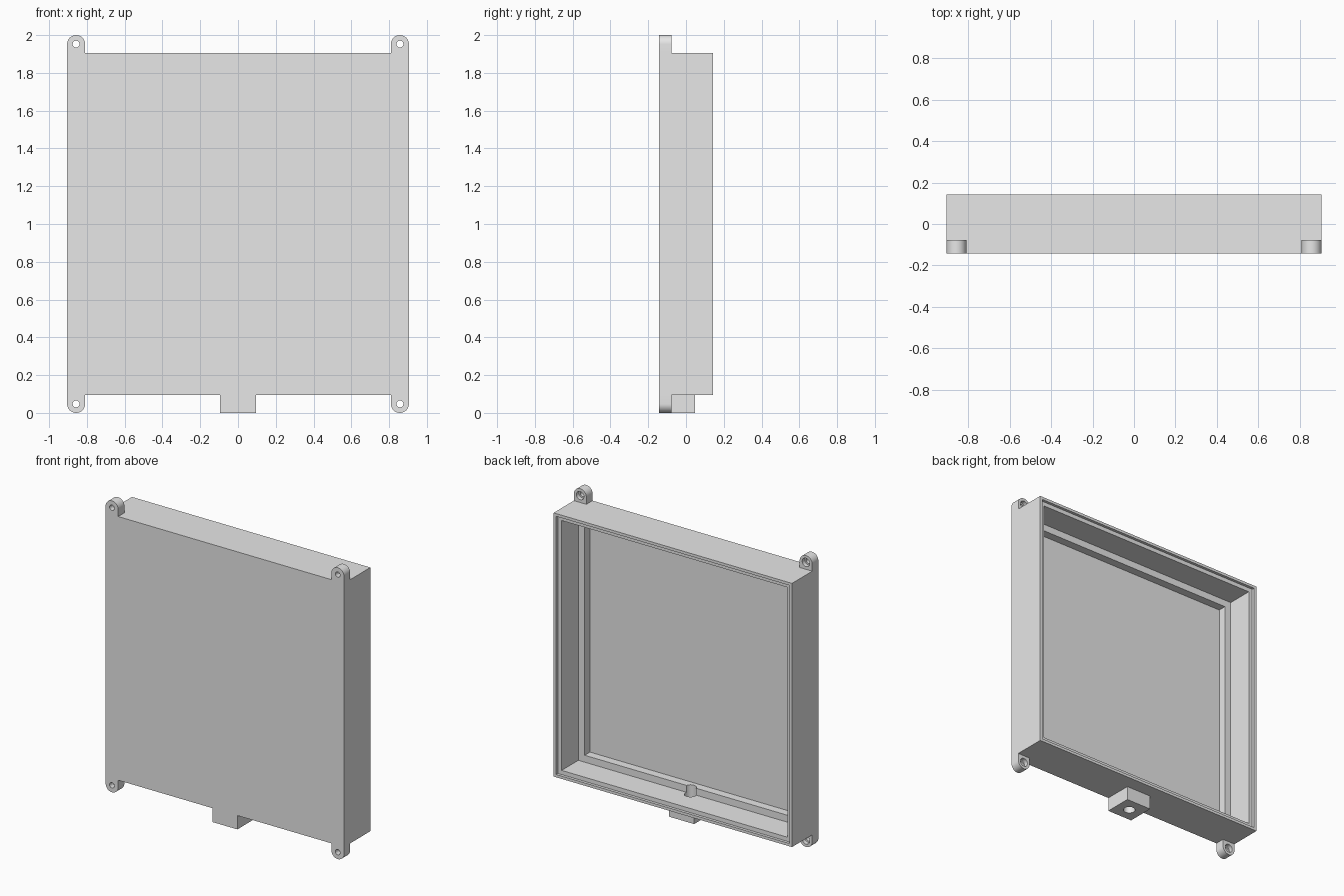
import bpy, bmesh, math
from mathutils import Matrix, Vector

if "Cube" in bpy.data.objects:
    bpy.data.objects.remove(bpy.data.objects["Cube"])

S = 2 / 210            # design unit to model unit
FRONT = -15            # front plane, in design units
CENTRE = 105           # height of the case centre

grey = bpy.data.materials.new("light_grey")
grey.use_nodes = True
grey.diffuse_color = (0.8, 0.8, 0.8, 1)
grey.node_tree.nodes["Principled BSDF"].inputs["Base Color"].default_value = (0.8, 0.8, 0.8, 1)


def finish(name, bm):
    """Turn a bmesh in design units into an object."""
    bmesh.ops.recalc_face_normals(bm, faces=bm.faces)
    bmesh.ops.scale(bm, vec=(S, S, S), verts=bm.verts)
    mesh = bpy.data.meshes.new(name)
    bm.to_mesh(mesh)
    bm.free()
    mesh.materials.append(grey)
    obj = bpy.data.objects.new(name, mesh)
    bpy.context.collection.objects.link(obj)
    return obj


def loft(name, loops):
    """Join equal-length loops of points and cap both ends."""
    bm = bmesh.new()
    rings = [[bm.verts.new(p) for p in loop] for loop in loops]
    n = len(rings[0])
    for a, b in zip(rings, rings[1:]):
        for i in range(n):
            j = (i + 1) % n
            bm.faces.new((a[i], a[j], b[j], b[i]))
    bm.faces.new(rings[0])
    bm.faces.new(rings[-1])
    return finish(name, bm)


def cylinder(name, radius, start, end):
    start, end = Vector(start), Vector(end)
    axis = end - start
    turn = axis.to_track_quat('Z', 'Y').to_matrix().to_4x4()
    bm = bmesh.new()
    bmesh.ops.create_cone(bm, cap_ends=True, segments=32, radius1=radius, radius2=radius,
                          depth=axis.length,
                          matrix=Matrix.Translation((start + end) / 2) @ turn)
    obj = finish(name, bm)
    obj.hide_render = True
    return obj


def activate(obj):
    bpy.ops.object.select_all(action='DESELECT')
    obj.select_set(True)
    bpy.context.view_layer.objects.active = obj


def cut(obj, cutter):
    activate(obj)
    mod = obj.modifiers.new("hole", 'BOOLEAN')
    mod.operation = 'DIFFERENCE'
    mod.solver = 'EXACT'
    mod.object = cutter
    bpy.ops.object.modifier_apply(modifier=mod.name)


def smooth(obj):
    activate(obj)
    bpy.ops.object.shade_smooth_by_angle(angle=math.radians(30))


def square(half, depth):
    corners = ((-1, -1), (1, -1), (1, 1), (-1, 1))
    return [(half * x, FRONT + depth, CENTRE + half * z) for x, z in corners]


# Open-backed case: outer wall, lid step, inner wall, ledge and floor
profile = [(95, 0), (95, 30), (93, 30), (93, 28), (90, 28), (90, 9), (85, 9), (85, 3)]
case = loft("case", [square(h, d) for h, d in profile])

# Cable entry block under the case
corners = ((-10, 0), (10, 0), (10, 20), (-10, 20))
block = loft("cable_entry_block",
             [[(x, FRONT + d, z) for x, d in corners] for z in (0, 10)])

# Vertical cable hole through the block, bottom wall and ledge
cable_cutter = cylinder("cable_hole_cutter", 4, (0, FRONT + 10, -2), (0, FRONT + 10, 24))
for part in (case, block):
    cut(part, cable_cutter)
    smooth(part)
bpy.data.objects.remove(cable_cutter)


# Rounded mounting tabs with counterbored screw holes
def mounting_tab(name, side, up):
    cx, cz = side * 90, CENTRE + up * 100
    outline = [(cx + 5 * math.cos(t), cz + up * 5 * math.sin(t))
               for t in (math.pi * i / 20 for i in range(21))]
    outline += [(cx - 5, cz - up * 5), (cx + 5, cz - up * 5)]
    tab = loft(name, [[(x, FRONT + d, z) for x, z in outline] for d in (0, 7)])
    for radius, start in ((1.9, -1), (3, 4)):
        cutter = cylinder("screw_cutter", radius, (cx, FRONT + start, cz), (cx, FRONT + 8, cz))
        cut(tab, cutter)
        bpy.data.objects.remove(cutter)
    smooth(tab)


for side, side_name in ((1, "left"), (-1, "right")):
    for up, up_name in ((1, "upper"), (-1, "lower")):
        mounting_tab(f"{up_name}_{side_name}_tab", side, up)
